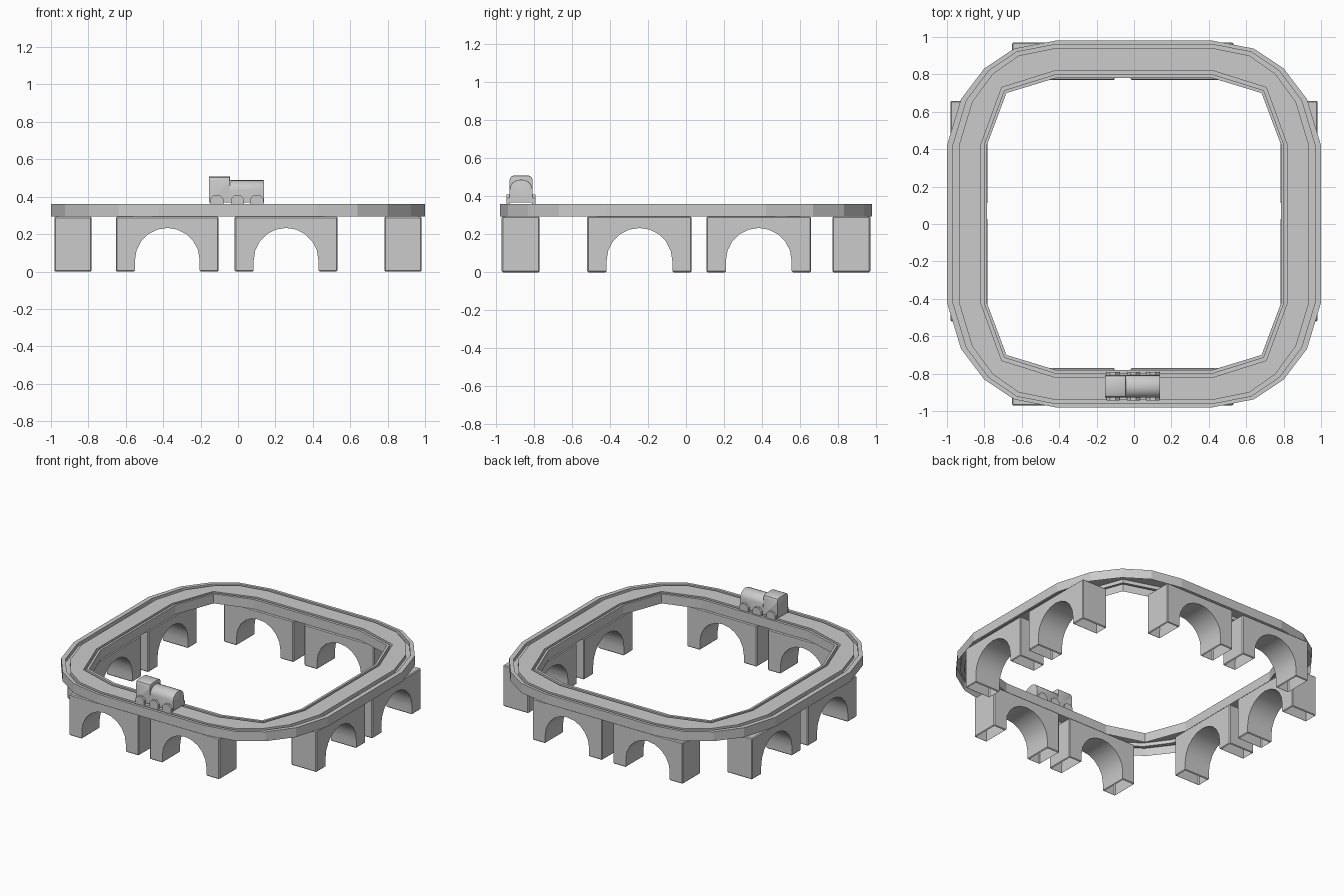
import bpy, bmesh, math
from mathutils import Matrix, Vector

if "Cube" in bpy.data.objects:
    bpy.data.objects.remove(bpy.data.objects["Cube"])


def finish(name, bm, smooth=None):
    bmesh.ops.recalc_face_normals(bm, faces=bm.faces[:])
    me = bpy.data.meshes.new(name)
    bm.to_mesh(me)
    bm.free()
    ob = bpy.data.objects.new(name, me)
    bpy.context.collection.objects.link(ob)
    if smooth:
        bpy.ops.object.select_all(action='DESELECT')
        ob.select_set(True)
        bpy.context.view_layer.objects.active = ob
        bpy.ops.object.shade_smooth_by_angle(angle=math.radians(smooth))
    return ob


def extrude_profile(pts, depth):
    """Solid made by sweeping a closed profile of 3D points along a vector."""
    bm = bmesh.new()
    face = bm.faces.new([bm.verts.new(p) for p in pts])
    r = bmesh.ops.extrude_face_region(bm, geom=[face])
    new = [v for v in r['geom'] if isinstance(v, bmesh.types.BMVert)]
    bmesh.ops.translate(bm, verts=new, vec=Vector(depth))
    if face.is_valid and len(bm.faces) == len(pts) + 1:
        # make sure both ends are capped
        bmesh.ops.holes_fill(bm, edges=bm.edges[:], sides=0)
    bmesh.ops.recalc_face_normals(bm, faces=bm.faces[:])
    return bm


# ---- track: oval channel section with two wheel grooves ----
def full_loop(corner):
    """Mirror one corner (from +y round to +x) to all four quadrants."""
    q1 = corner
    q4 = [(x, -y) for x, y in reversed(corner)]
    q3 = [(-x, -y) for x, y in corner]
    q2 = [(-x, y) for x, y in reversed(corner)]
    return q1 + q4 + q3 + q2


def outer(dx, dy):
    base = [(.42, .98), (.64, .938), (.80, .832), (.925, .668), (1.0, .42)]
    out = []
    for i, (x, y) in enumerate(base):
        a = math.radians(22.5 * i)
        out.append((x - dx * math.sin(a), y - dy * math.cos(a)))
    return full_loop(out)


def inner(dx, dy):
    a, b, c = [Vector(p) for p in ((.42, .78 + dy),
                                   (.682 + .75 * dx, .70 + .75 * dy),
                                   (.787 + dx, .42))]
    return full_loop([tuple(p) for p in (a, (a + b) / 2, b, (b + c) / 2, c)])


TOP, LOW, BASE = .36, .335, .293
o0, o1, o2 = outer(0, 0), outer(.032, .02), outer(.064, .04)
i2, i1, i0 = inner(.033, .04), inner(.016, .02), inner(0, 0)
section = [(o0, BASE), (o0, TOP), (o1, TOP), (o1, LOW), (o2, LOW), (o2, TOP),
           (i2, TOP), (i2, LOW), (i1, LOW), (i1, TOP), (i0, TOP), (i0, BASE)]
bm = bmesh.new()
rings = [[bm.verts.new((x, y, z)) for x, y in loop] for loop, z in section]
for r, s in zip(rings, rings[1:]):
    n = len(r)
    for k in range(n):
        bm.faces.new((r[k], r[(k + 1) % n], s[(k + 1) % n], s[k]))
finish("track", bm)


# ---- viaduct arches: hollow shells, open underneath ----
def arch(name, along, across, turned):
    W, R, cz, H, D = .275, .173, .06, .293, .20
    pts = [(-W, 0), (-W, H), (W, H), (W, 0), (R, 0)]
    pts += [(R * math.cos(math.pi * i / 10), cz + R * math.sin(math.pi * i / 10))
            for i in range(11)]
    pts += [(-R, 0)]
    bm = extrude_profile([(x, -D / 2, z) for x, z in pts], (0, D, 0))
    edges = [e for e in bm.edges if all(abs(v.co.x) > W - 1e-4 for v in e.verts)
             or all(v.co.z < 1e-4 for v in e.verts)]
    bmesh.ops.bevel(bm, geom=edges, offset=.006, segments=1, affect='EDGES')
    bm.normal_update()
    under = [f for f in bm.faces if all(v.co.z < 1e-4 for v in f.verts)]
    bmesh.ops.delete(bm, geom=under, context='FACES')
    if turned:
        m = Matrix.Translation((across, along, 0)) @ Matrix.Rotation(math.pi / 2, 4, 'Z')
    else:
        m = Matrix.Translation((along, across, 0))
    bmesh.ops.transform(bm, matrix=m, verts=bm.verts[:])
    finish(name, bm, 30)


for side, across, turned, places in (("front", -.87, False, (-.378, .257)),
                                     ("back", .87, False, (-.378, .257)),
                                     ("left", -.882, True, (-.245, .383)),
                                     ("right", .882, True, (-.245, .383))):
    for k, p in enumerate(places):
        arch(f"{side}_arch_{k + 1}", p, across, turned)

# ---- locomotive ----
CY = -.868


def body(name, x0, x1, profile, bevel):
    bm = extrude_profile([(x0, CY + y, z) for y, z in profile], (x1 - x0, 0, 0))
    edges = [e for e in bm.edges if len(e.link_faces) == 2
             and e.calc_face_angle(0) > math.radians(60)
             and min(v.co.z for v in e.verts) > .38]
    bmesh.ops.bevel(bm, geom=edges, offset=bevel, segments=2, profile=.5, affect='EDGES')
    finish(name, bm, 35)


# cab with softened roof corners
h = .06
body("cab", -.155, -.043,
     [(-h, .368), (h, .368), (h, .488), (h - .006, .502), (h - .02, .509),
      (-h + .02, .509), (-h + .006, .502), (-h, .488)], .004)

# boiler with domed top
dome = [(h * math.cos(math.pi * i / 10), .438 + .05 * math.sin(math.pi * i / 10))
        for i in range(11)]
body("boiler", -.043, .14, [(-h, .368), (h, .368)] + dome, .004)

# wheels running in the grooves
for k, x in enumerate((-.113, -.003, .1)):
    for side, s in (("near", -1), ("far", 1)):
        bm = bmesh.new()
        bmesh.ops.create_cone(bm, cap_ends=True, segments=8, radius1=.038,
                              radius2=.038, depth=.018)
        m = (Matrix.Translation((x, CY + s * .067, .375))
             @ Matrix.Rotation(math.pi / 2, 4, 'X')
             @ Matrix.Rotation(math.pi / 8, 4, 'Z'))
        bmesh.ops.transform(bm, matrix=m, verts=bm.verts[:])
        finish(f"{side}_wheel_{k + 1}", bm)
